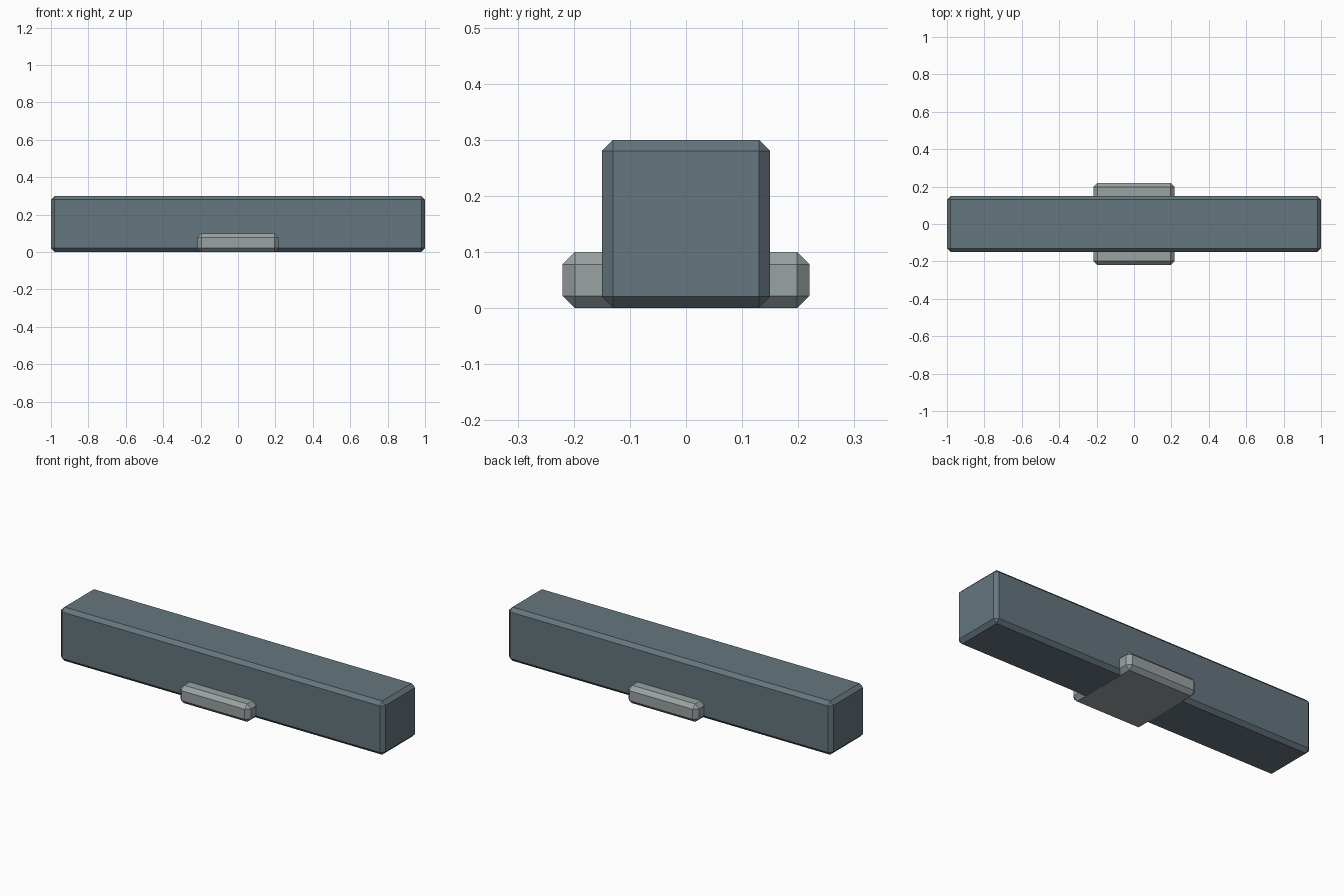
import bpy

if "Cube" in bpy.data.objects:
    bpy.data.objects.remove(bpy.data.objects["Cube"])


def material(name, color):
    m = bpy.data.materials.new(name)
    m.diffuse_color = (*color, 1.0)
    m.use_nodes = True
    m.node_tree.nodes["Principled BSDF"].inputs["Base Color"].default_value = m.diffuse_color
    return m


def chamfered_block(name, size, z0, chamfer, mat):
    """Box resting on z0, with a single flat chamfer on every edge."""
    bpy.ops.mesh.primitive_cube_add(size=1, location=(0, 0, z0 + size[2] / 2))
    ob = bpy.context.object
    ob.name = name
    ob.scale = size
    bpy.ops.object.transform_apply(location=False, rotation=False, scale=True)
    bev = ob.modifiers.new("chamfer", 'BEVEL')
    bev.width = chamfer
    bev.segments = 1
    bev.limit_method = 'NONE'
    ob.data.materials.append(mat)
    return ob


slate = material("slate_blue_grey", (0.13, 0.18, 0.21))
pale = material("pale_grey", (0.32, 0.36, 0.36))

# Long beam, a hair above the base plate's underside so the plate shows below
chamfered_block("beam", (2.0, 0.30, 0.2995), 0.0005, 0.02, slate)

# Low square base plate protruding on both long sides
chamfered_block("base_plate", (0.435, 0.44, 0.10), 0.0, 0.022, pale)
